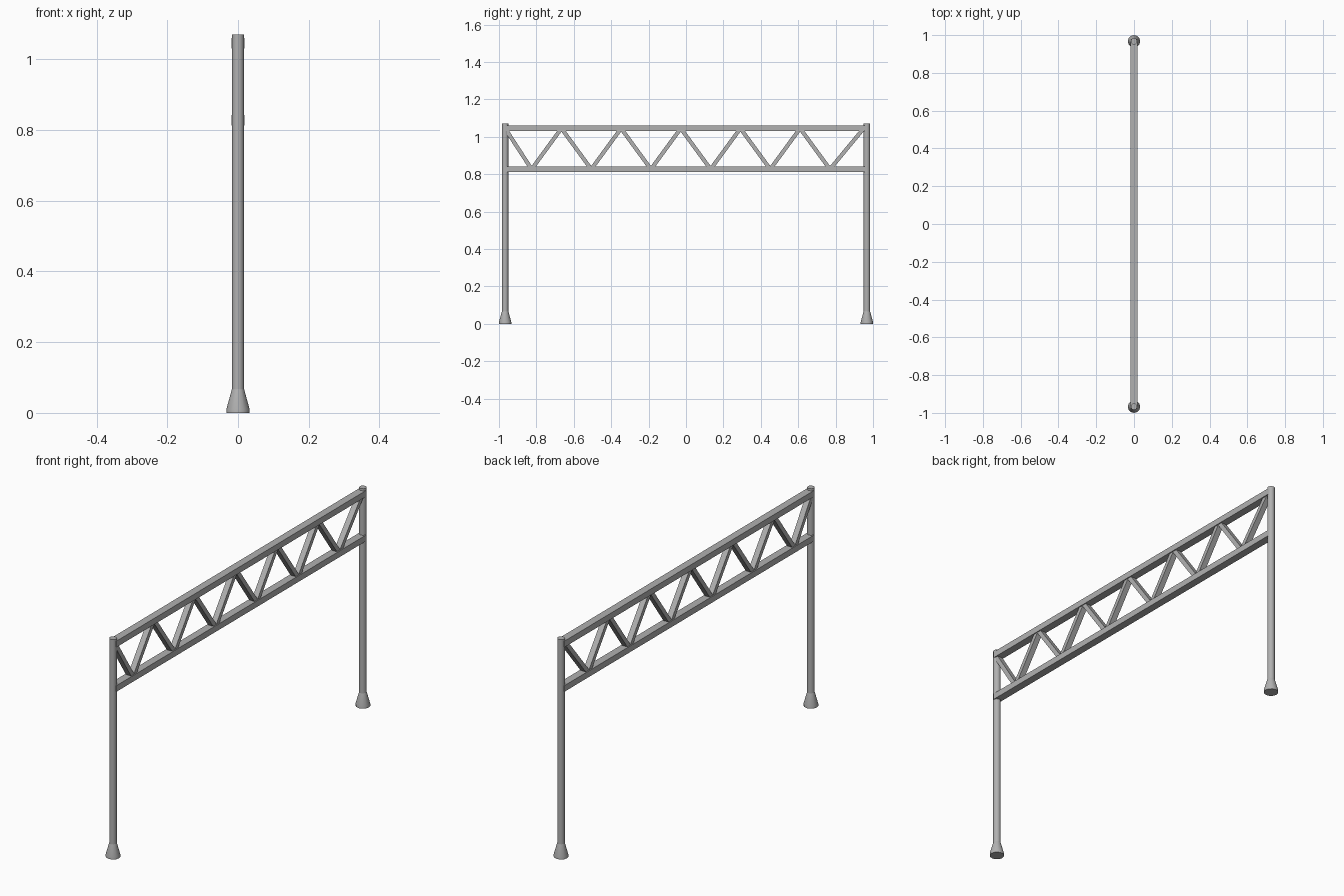
import bpy, bmesh, math
from mathutils import Matrix, Vector

cube = bpy.data.objects.get("Cube")
if cube:
    bpy.data.objects.remove(cube, do_unlink=True)

steel = bpy.data.materials.new("galvanised_grey")
steel.use_nodes = True
grey = (0.44, 0.44, 0.44, 1)
steel.diffuse_color = grey
steel.node_tree.nodes["Principled BSDF"].inputs["Base Color"].default_value = grey


def finish(name, bm):
    bmesh.ops.recalc_face_normals(bm, faces=bm.faces)
    mesh = bpy.data.meshes.new(name)
    bm.to_mesh(mesh)
    bm.free()
    mesh.materials.append(steel)
    obj = bpy.data.objects.new(name, mesh)
    bpy.context.collection.objects.link(obj)
    return obj


def turned(name, y, profile, sides=16):
    """Smooth upright round part from (radius, height) points."""
    bm = bmesh.new()
    rings = []
    for radius, z in profile:
        angles = [math.tau * i / sides for i in range(sides)]
        rings.append([bm.verts.new((radius * math.cos(a), y + radius * math.sin(a), z))
                      for a in angles])
    for low, high in zip(rings, rings[1:]):
        for i in range(sides):
            j = (i + 1) % sides
            bm.faces.new((low[i], low[j], high[j], high[i]))
    bm.faces.new(rings[0])
    bm.faces.new(rings[-1])
    obj = finish(name, bm)
    bpy.ops.object.select_all(action="DESELECT")
    obj.select_set(True)
    bpy.context.view_layer.objects.active = obj
    bpy.ops.object.shade_smooth_by_angle(angle=math.radians(40))


def beam(name, start, end, width, depth):
    """Rectangular bar between two points, width measured along x."""
    axis = end - start
    along = axis.normalized()
    across = Vector((1, 0, 0))
    turn = Matrix((across, along.cross(across), along)).transposed().to_4x4()
    size = Matrix.Diagonal((width, depth, axis.length, 1))
    bm = bmesh.new()
    bmesh.ops.create_cube(bm, size=1, matrix=Matrix.Translation((start + end) / 2) @ turn @ size)
    finish(name, bm)


POST_Y = 0.967
TOP_Z, BOTTOM_Z = 1.045, 0.827

# Posts with flared feet
for side, y in (("front", -POST_Y), ("back", POST_Y)):
    turned(side + "_post", y, [(0.017, 0.03), (0.017, 1.07)])
    turned(side + "_foot", y, [(0.033, 0), (0.033, 0.01), (0.017, 0.068)], 12)

# Horizontal chords
for name, z in (("top_chord", TOP_Z), ("bottom_chord", BOTTOM_Z)):
    beam(name, Vector((0, -POST_Y, z)), Vector((0, POST_Y, z)), 0.038, 0.03)

# Zigzag bracing between the chords
BAYS = 12
nodes = [Vector((0, -0.985 + 0.1595 * i, BOTTOM_Z if i % 2 else TOP_Z))
         for i in range(BAYS + 1)]
nodes[0].y, nodes[-1].y = -POST_Y, 0.95
for i, (a, b) in enumerate(zip(nodes, nodes[1:])):
    beam(f"brace_{i + 1}", a, b, 0.028, 0.021)
